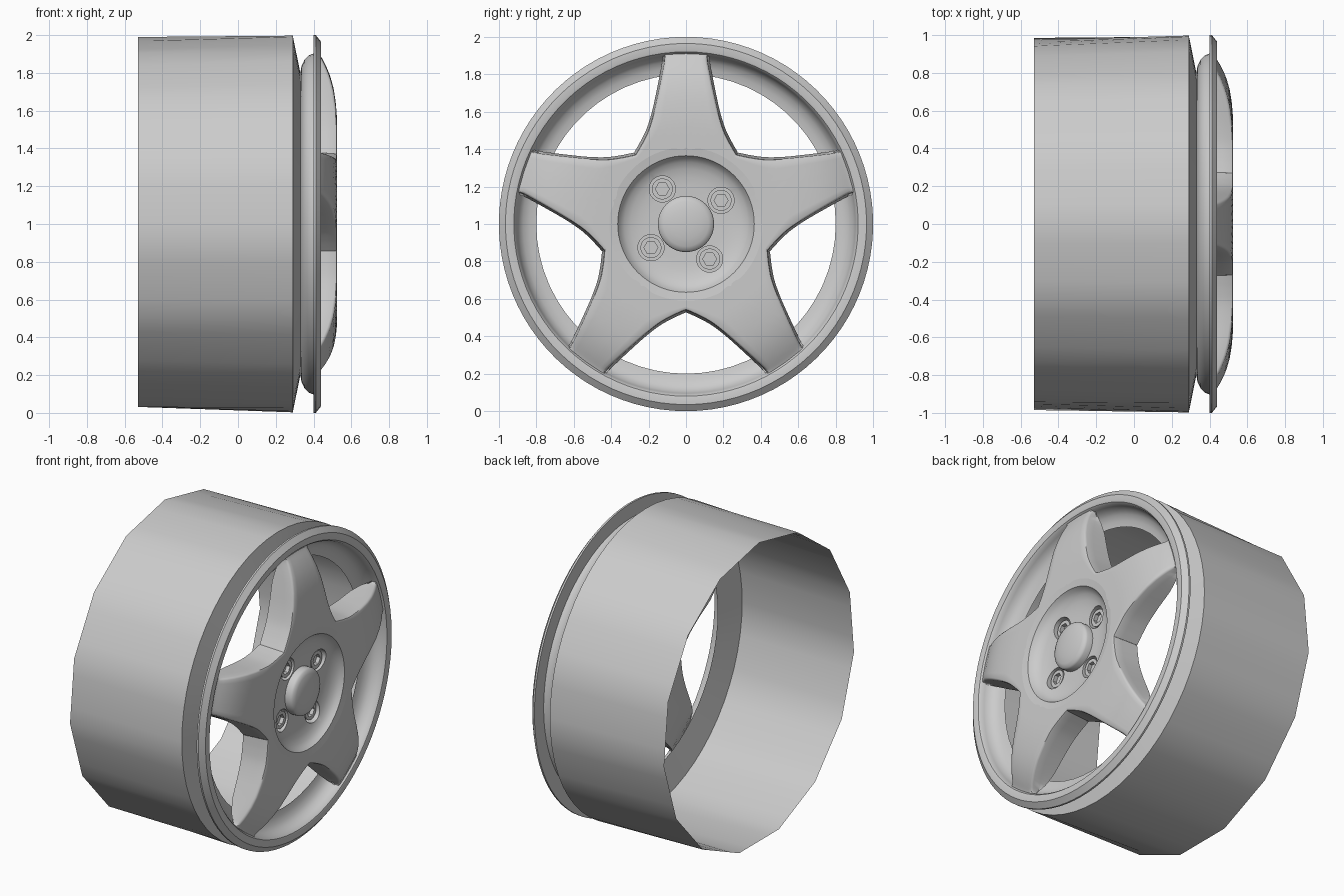
import bpy, bmesh
from math import sin, cos, pi, radians, hypot
from mathutils import Matrix, Vector

old = bpy.data.objects.get("Cube")
if old:
    bpy.data.objects.remove(old)

metal = bpy.data.materials.new("grey metal")
metal.use_nodes = True
GREY = (0.6, 0.6, 0.6, 1)
metal.diffuse_color = GREY
metal.node_tree.nodes["Principled BSDF"].inputs["Base Color"].default_value = GREY


def finish(name, bm, angle=32):
    """Turn a bmesh into a smooth shaded, coloured object."""
    bmesh.ops.remove_doubles(bm, verts=bm.verts, dist=0.0004)
    bmesh.ops.recalc_face_normals(bm, faces=bm.faces)
    mesh = bpy.data.meshes.new(name)
    bm.to_mesh(mesh)
    bm.free()
    mesh.materials.append(metal)
    obj = bpy.data.objects.new(name, mesh)
    bpy.context.collection.objects.link(obj)
    smooth(obj, angle)
    return obj


def smooth(obj, angle=32):
    bpy.ops.object.select_all(action='DESELECT')
    obj.select_set(True)
    bpy.context.view_layer.objects.active = obj
    bpy.ops.object.shade_smooth_by_angle(angle=radians(angle))


def on_axle(x, r, a):
    """Point at axle position x, radius r and angle a from straight up."""
    return Vector((x, r * sin(a), 1 + r * cos(a)))


def loft(bm, rows, closed=False):
    """Skin a list of equally long point rows."""
    grid = [[bm.verts.new(p) for p in row] for row in rows]
    pairs = list(zip(grid, grid[1:]))
    if closed:
        pairs.append((grid[-1], grid[0]))
    for a, b in pairs:
        for i in range(len(a) - 1):
            bm.faces.new((a[i], a[i + 1], b[i + 1], b[i]))


def revolve(name, profile, segments=60, angle=32):
    """Spin (x, radius) points round the axle; a radius may be a function."""
    bm = bmesh.new()
    rows = []
    for k in range(segments):
        a = 2 * pi * k / segments
        rows.append([on_axle(x, r(a) if callable(r) else max(r, 1e-5), a)
                     for x, r in profile])
    loft(bm, rows, closed=True)
    return finish(name, bm, angle)


def prism(name, x0, x1, radius, sides, y, z):
    """Cylinder or prism lying along the axle direction."""
    bm = bmesh.new()
    place = Matrix.Translation(((x0 + x1) / 2, y, z)) @ Matrix.Rotation(pi / 2, 4, 'Y')
    bmesh.ops.create_cone(bm, cap_ends=True, segments=sides, radius1=radius,
                          radius2=radius, depth=x1 - x0, matrix=place)
    return finish(name, bm)


def cut(obj, cutter):
    cutter.hide_render = True
    mod = obj.modifiers.new("cut", 'BOOLEAN')
    mod.operation, mod.solver, mod.object = 'DIFFERENCE', 'EXACT', cutter
    bpy.ops.object.select_all(action='DESELECT')
    obj.select_set(True)
    bpy.context.view_layer.objects.active = obj
    bpy.ops.object.modifier_apply(modifier=mod.name)
    bpy.data.objects.remove(cutter)


def lerp_table(table, v):
    for (a, p), (b, q) in zip(table, table[1:]):
        if v <= b:
            return p + (q - p) * max(0, (v - a) / (b - a))
    return table[-1][1]


def catmull(points, steps):
    """Smooth curve through 2D points."""
    pts = [Vector(p) for p in points]
    pts = [2 * pts[0] - pts[1]] + pts + [2 * pts[-1] - pts[-2]]
    out = []
    for p0, p1, p2, p3 in zip(pts, pts[1:], pts[2:], pts[3:]):
        for s in range(steps):
            t = s / steps
            out.append(0.5 * (2 * p1 + (p2 - p0) * t
                              + (2 * p0 - 5 * p1 + 4 * p2 - p3) * t ** 2
                              + (3 * p1 - p0 - 3 * p2 + p3) * t ** 3))
    return out + [pts[-2]]


# Barrel: fifteen-sided open rear edge blending into a round front edge
def rear_edge(a):
    half = pi / 15
    return 0.99 * cos(half) / cos((a + 1e-6) % (2 * half) - half)


revolve("barrel", [(-0.53, rear_edge), (0.29, 0.997)])
revolve("barrel_flange", [(0.29, 0.997), (0.33, 0.80)])

# Bowl and outer lip
revolve("rim_lip", [(0.33, 0.80), (0.336, 0.835), (0.352, 0.87), (0.375, 0.893),
                    (0.405, 0.905), (0.425, 0.91), (0.437, 0.92), (0.44, 0.93),
                    (0.44, 0.965), (0.412, 1.0), (0.40, 1.0), (0.40, 0.904)], 90)

# Five-spoke star: half a spoke is lofted, then mirrored and repeated
HUB = 0.41
front_x = [(0, .525), (.55, .525), (.64, .518), (.72, .506), (.79, .486),
           (.85, .46), (.90, .432), (.95, .41)]
back_x = [(0, .35), (.75, .35), (.83, .365), (.90, .40), (.95, .41)]
edge = catmull([(.372, .27), (.40, .253), (.443, .229), (.507, .199),
                (.59, .174), (.68, .153), (.80, .128), (.885, .113), (.905, .122)], 4)
inner = [(HUB * cos(radians(d)), HUB * sin(radians(d))) for d in (36, 29, 20, 10, 0)]
inner = catmull(inner + [(.55, 0), (.74, 0), (.87, 0), (.91, 0)], 4)


def spoke_row(i, o):
    """Cross-section strip: front face, rounded shoulder, wall and back face."""
    o = Vector(o)
    i = Vector((i[0], max(i[1], 0)))
    out = (o - i).normalized() * 0.012
    front = [i.lerp(o - out, u / 5) for u in range(6)]
    row = [(lerp_table(front_x, p.length), p) for p in front]
    base = lerp_table(front_x, o.length)
    rear = lerp_table(back_x, o.length)
    row += [(base - 0.004, o - out * 0.3), (base - 0.014, o),
            (max(rear, base - 0.06), o + out * 0.3), (rear + 0.002, o + out)]
    row += [(lerp_table(back_x, p.length), p) for p in (o + out * 0.6, i)]
    return row


half_spoke = [spoke_row(i, o) for i, o in zip(inner, edge)]
star = bmesh.new()
for k in range(5):
    turn = 2 * pi * k / 5
    for side in (1, -1):
        rows = []
        for row in half_spoke:
            pts = []
            for x, p in row:
                y, z = side * p.y, p.x
                pts.append(Vector((x, y * cos(turn) + z * sin(turn),
                                   1 + z * cos(turn) - y * sin(turn))))
            rows.append(pts)
        loft(star, rows)
finish("spokes", star, 40)

# Hub with a dished recess
hub = revolve("hub_dish", [(0.34, 0), (0.34, 0.415), (0.5245, 0.415), (0.517, 0.365),
                           (0.495, 0.352), (0.475, 0.33), (0.46, 0.295), (0.45, 0.25),
                           (0.446, 0.20), (0.445, 0)], 72)
revolve("centre_cap", [(0.43, 0.15), (0.485, 0.15), (0.497, 0.143), (0.507, 0.12),
                       (0.515, 0.08), (0.519, 0.04), (0.52, 0)], 48, 50)

# Four socket-head bolts in round pockets
for k in range(4):
    a = radians(56 + 90 * k)
    y, z = 0.226 * sin(a), 1 + 0.226 * cos(a)
    cut(hub, prism("pocket_cutter", 0.40, 0.55, 0.07, 32, y, z))
    bolt = prism("wheel_bolt", 0.39, 0.44, 0.056, 32, y, z)
    cut(bolt, prism("socket_cutter", 0.415, 0.50, 0.037, 6, y, z))
    smooth(bolt)
smooth(hub)
